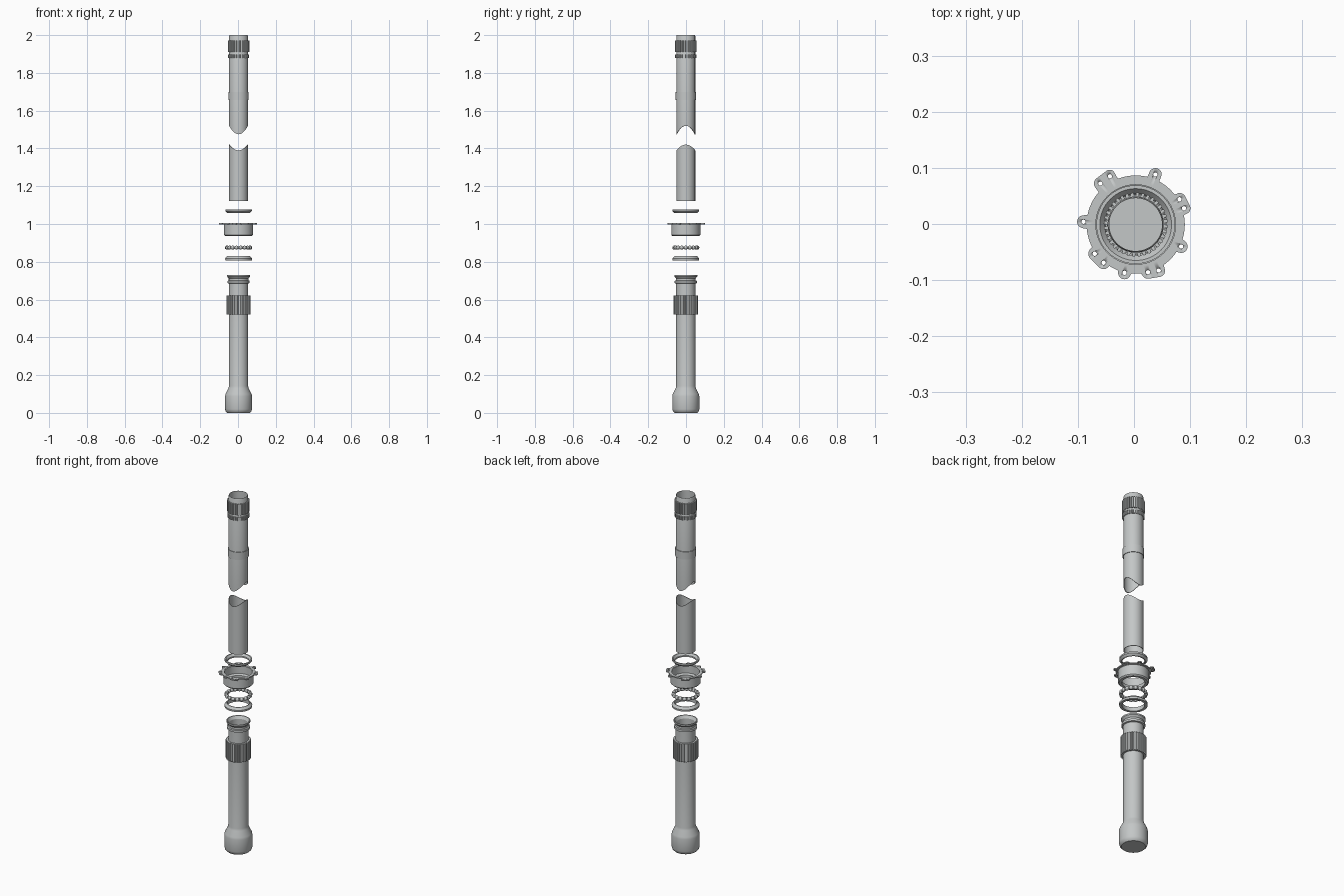
import bpy, bmesh, math
from mathutils import Matrix, Vector

if "Cube" in bpy.data.objects:
    bpy.data.objects.remove(bpy.data.objects["Cube"])

CX, CY = 0.003, -0.001        # common axis of all parts
TAU = math.tau
steel = bpy.data.materials.new("steel_grey")
steel.diffuse_color = (0.55, 0.57, 0.57, 1)
steel.use_nodes = True
steel.node_tree.nodes["Principled BSDF"].inputs["Base Color"].default_value = steel.diffuse_color


def finish(bm, name, angle=30):
    bmesh.ops.remove_doubles(bm, verts=bm.verts, dist=1e-6)
    bmesh.ops.recalc_face_normals(bm, faces=bm.faces)
    me = bpy.data.meshes.new(name)
    bm.to_mesh(me)
    bm.free()
    ob = bpy.data.objects.new(name, me)
    bpy.context.collection.objects.link(ob)
    me.materials.append(steel)
    bpy.ops.object.select_all(action='DESELECT')
    ob.select_set(True)
    bpy.context.view_layer.objects.active = ob
    bpy.ops.object.shade_smooth_by_angle(angle=math.radians(angle))
    return ob


def loft(bm, rings, closed=False):
    n = len(rings[0])
    last = len(rings) if closed else len(rings) - 1
    for i in range(last):
        a, b = rings[i], rings[(i + 1) % len(rings)]
        for j in range(n):
            k = (j + 1) % n
            bm.faces.new((a[j], a[k], b[k], b[j]))


def lathe(name, prof, closed=True, seg=64):
    """Revolve (r, z) points; z may be a function of the angle."""
    bm = bmesh.new()
    rings = []
    for r, z in prof:
        ring = []
        for j in range(seg):
            t = TAU * j / seg
            h = z(t) if callable(z) else z
            ring.append(bm.verts.new((CX + r * math.cos(t), CY + r * math.sin(t), h)))
        rings.append(ring)
    loft(bm, rings, closed)
    return finish(bm, name)


def spline(name, r0, r1, inner, z0, z1, teeth):
    """Toothed collar around a shaft."""
    bm = bmesh.new()
    outer = []
    for i in range(teeth):
        for f, r in ((0.0, r0), (0.3, r0), (0.42, r1), (0.88, r1)):
            outer.append((r, TAU * (i + f) / teeth))
    rings = []
    for z, bore in ((z0, True), (z0, False), (z1, False), (z1, True)):
        rings.append([bm.verts.new((CX + (inner if bore else r) * math.cos(t),
                                    CY + (inner if bore else r) * math.sin(t), z))
                      for r, t in outer])
    loft(bm, rings, True)
    return finish(bm, name, 20)


# lower shaft with bulb foot, grooved neck and open mouth
lathe("lower_shaft", [
    (0, 0), (0.060, 0), (0.068, 0.008), (0.0715, 0.02), (0.0715, 0.088), (0.069, 0.1),
    (0.054, 0.13), (0.051, 0.142), (0.051, 0.685), (0.059, 0.687), (0.059, 0.699),
    (0.052, 0.701), (0.052, 0.712), (0.061, 0.722), (0.061, 0.730),
    (0.056, 0.730), (0.047, 0.715), (0.047, 0.5), (0, 0.5)], closed=False)
spline("lower_spline", 0.0595, 0.0645, 0.049, 0.52, 0.622, 30)

# lower tapered bearing race
lathe("lower_race", [(0.056, 0.808), (0.070, 0.808), (0.071, 0.818),
                     (0.060, 0.830), (0.056, 0.830)])

# bearing cage with balls
lathe("bearing_cage", [(0.057, 0.868), (0.066, 0.868), (0.066, 0.882), (0.057, 0.882)])
bm = bmesh.new()
for i in range(18):
    t = TAU * i / 18
    bmesh.ops.create_uvsphere(bm, u_segments=16, v_segments=10, radius=0.0105,
                              matrix=Matrix.Translation((CX + 0.062 * math.cos(t),
                                                         CY + 0.062 * math.sin(t), 0.875)))
finish(bm, "bearing_balls")

# hub housing
lathe("hub", [(0.057, 0.937), (0.071, 0.937), (0.077, 0.943), (0.077, 1.003),
              (0.071, 1.003), (0.071, 0.96), (0.057, 0.955)])

# flange plate: a disc with lobes around the bolt holes
lobes = [[(-0.090, 0.004)], [(-0.043, 0.085), (-0.060, 0.072)], [(0.038, 0.088)],
         [(0.089, 0.028), (0.081, 0.044)], [(0.084, -0.040)],
         [(0.044, -0.083), (0.025, -0.086)], [(-0.017, -0.087)],
         [(-0.054, -0.069), (-0.070, -0.053)]]
discs = []
for g in lobes:
    a, b = Vector(g[0]), Vector(g[-1])
    for i in range(6):
        discs.append(a.lerp(b, i / 5))


def flange_radius(t):
    d = Vector((math.cos(t), math.sin(t)))
    best = 0.0875
    for c in discs:
        p = c - Vector((CX, CY))
        along = p.dot(d)
        gap = 0.0115 ** 2 - (p.length_squared - along ** 2)
        if along > 0 and gap > 0:
            best = max(best, along + math.sqrt(gap))
    return best


bm = bmesh.new()
N = 288
rings = []
for z, bore in ((0.998, True), (0.998, False), (1.004, False), (1.004, True)):
    ring = []
    for j in range(N):
        t = TAU * j / N
        r = 0.075 if bore else flange_radius(t)
        ring.append(bm.verts.new((CX + r * math.cos(t), CY + r * math.sin(t), z)))
    rings.append(ring)
loft(bm, rings, True)
flange = finish(bm, "flange_plate")

# bolt holes
bm = bmesh.new()
for g in lobes:
    for x, y in g:
        bmesh.ops.create_cone(bm, cap_ends=True, segments=16, radius1=0.0038, radius2=0.0038,
                              depth=0.05, matrix=Matrix.Translation((x, y, 1.0)))
cutter = finish(bm, "hole_cutter")
cutter.hide_render = True
mod = flange.modifiers.new("holes", 'BOOLEAN')
mod.operation = 'DIFFERENCE'
mod.solver = 'EXACT'
mod.object = cutter
bpy.context.view_layer.objects.active = flange
bpy.ops.object.modifier_apply(modifier=mod.name)
bpy.data.objects.remove(cutter)

# upper tapered race
lathe("upper_race", [(0.055, 1.058), (0.060, 1.058), (0.070, 1.068), (0.070, 1.077),
                     (0.064, 1.077), (0.055, 1.066)])


# broken tubes with saddle-shaped ends
def break_low(t):
    return 1.39 + 0.03 * math.cos(t) ** 2


def break_high(t):
    return 1.52 - 0.045 * math.sin(t) ** 2


R, B = 0.050, 0.047
lathe("middle_tube", [(B, 1.122), (R, 1.122), (R, break_low), (B, break_low)])
lathe("upper_tube", [(B, break_high), (R, break_high), (R, 1.995), (0.048, 2.0), (B, 2.0)])
lathe("upper_band", [(0.048, 1.657), (0.0535, 1.657), (0.0535, 1.70), (0.048, 1.70)])
spline("upper_spline", 0.0515, 0.057, 0.0485, 1.91, 1.972, 36)
spline("upper_tooth_ring", 0.0515, 0.056, 0.0485, 1.878, 1.898, 36)
